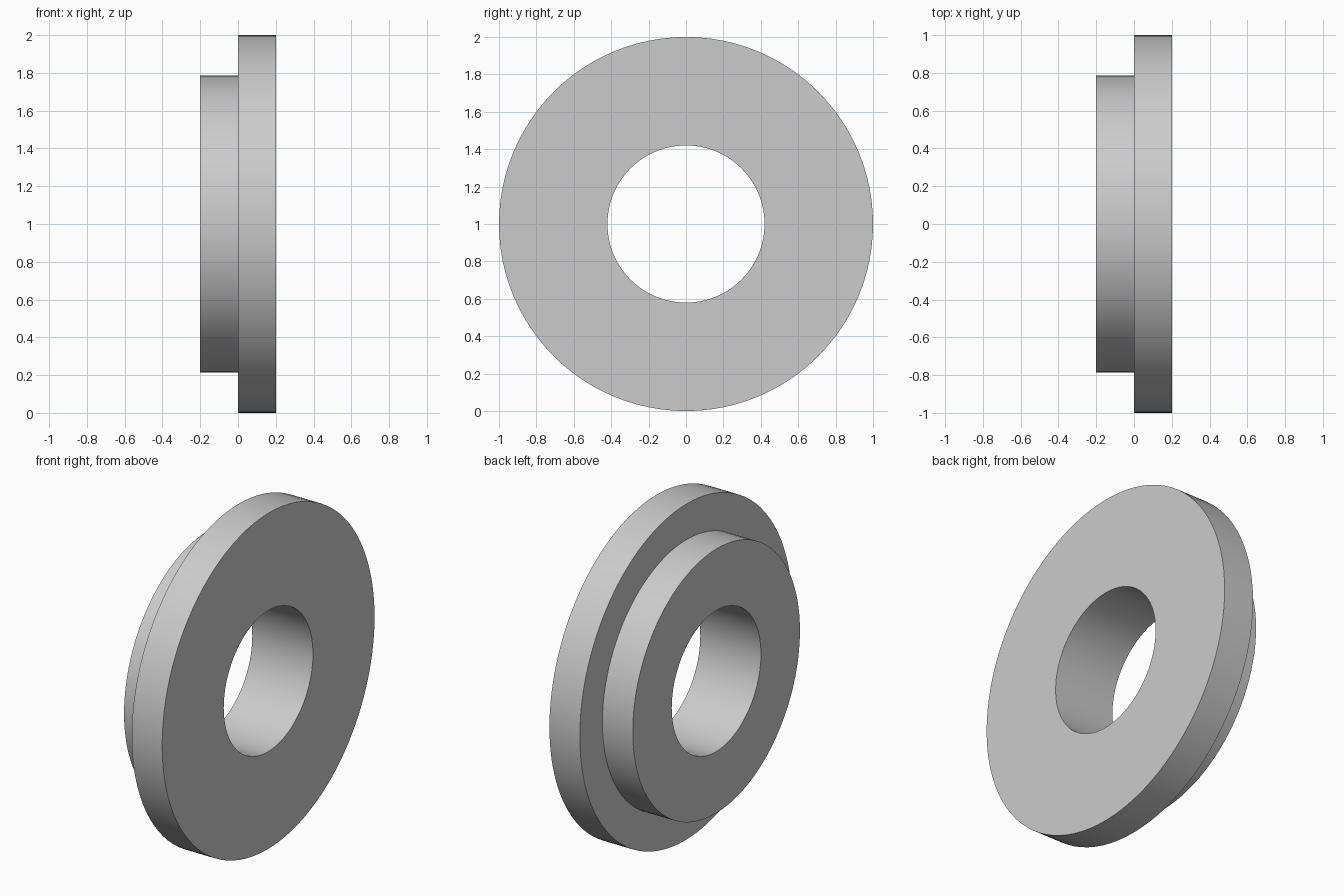
import bpy
import bmesh
from math import cos, sin, tau, radians
from mathutils import Vector

cube = bpy.data.objects.get("Cube")
if cube:
    bpy.data.objects.remove(cube, do_unlink=True)

SIDES = 96

# Plain grey finish
grey = bpy.data.materials.new("light_grey")
colour = (0.6, 0.6, 0.6, 1)
grey.diffuse_color = colour
grey.use_nodes = True
for node in grey.node_tree.nodes:
    if node.type == 'BSDF_PRINCIPLED':
        node.inputs["Base Color"].default_value = colour


def lathe_x(name, profile, height):
    """Spin a closed (x, radius) profile about the x axis."""
    bm = bmesh.new()
    rings = []
    for i in range(SIDES):
        a = tau * i / SIDES
        rings.append([bm.verts.new((x, r * cos(a), r * sin(a))) for x, r in profile])
    for i, ring in enumerate(rings):
        after = rings[(i + 1) % SIDES]
        for j in range(len(profile)):
            k = (j + 1) % len(profile)
            bm.faces.new((ring[j], ring[k], after[k], after[j]))
    bmesh.ops.recalc_face_normals(bm, faces=bm.faces)
    mesh = bpy.data.meshes.new(name)
    bm.to_mesh(mesh)
    bm.free()
    mesh.materials.append(grey)
    obj = bpy.data.objects.new(name, mesh)
    obj.location = Vector((0, 0, height))
    bpy.context.collection.objects.link(obj)
    bpy.ops.object.select_all(action='DESELECT')
    obj.select_set(True)
    bpy.context.view_layer.objects.active = obj
    bpy.ops.object.shade_smooth_by_angle(angle=radians(30))
    return obj


# Wide flange on the left, narrower hub on the right, one bore through both
BORE, HUB, FLANGE, HALF = 0.42, 0.787, 1.0, 0.2
lathe_x("flanged_bushing", [
    (-HALF, BORE), (-HALF, HUB), (0, HUB),
    (0, FLANGE), (HALF, FLANGE), (HALF, BORE),
], FLANGE)
